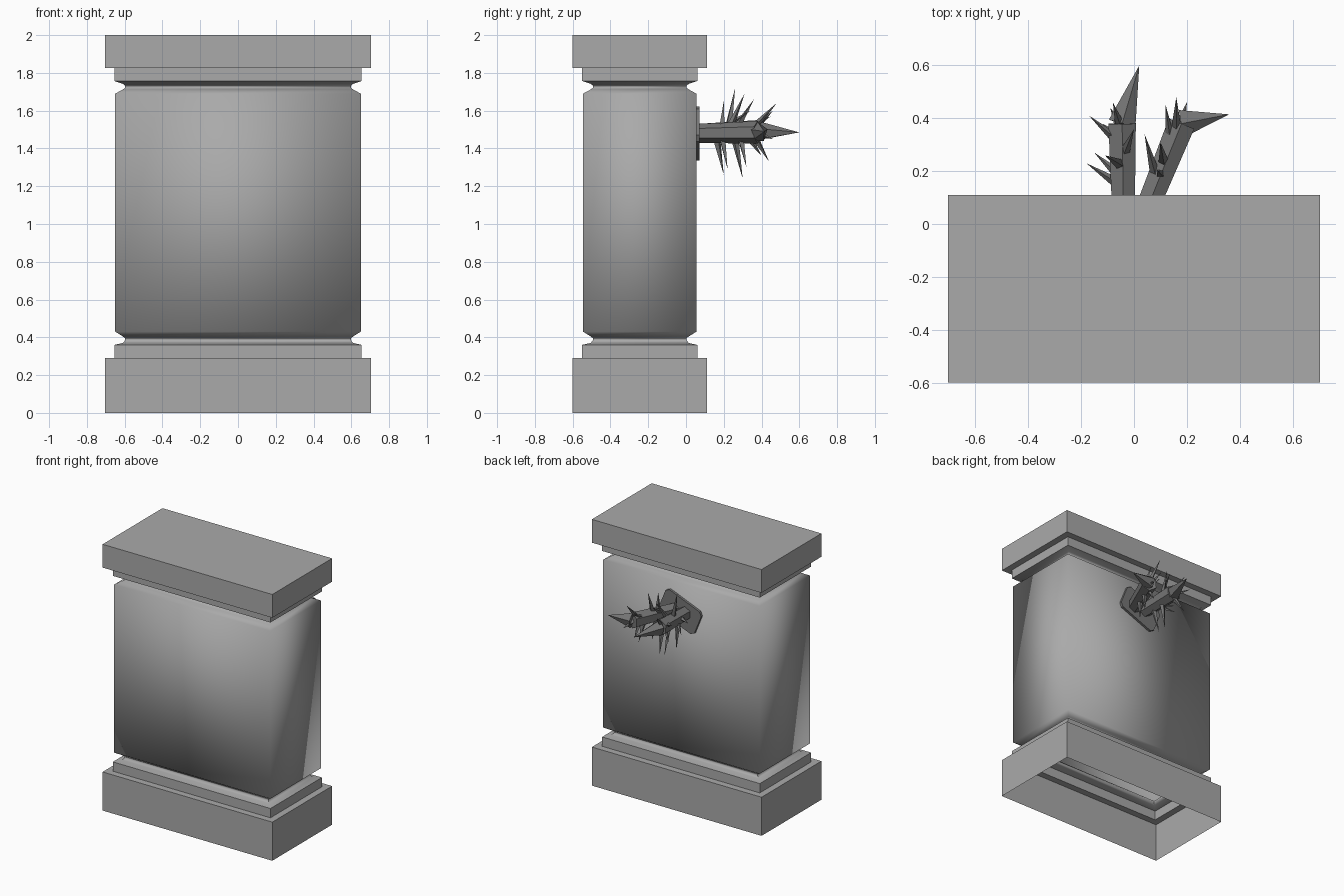
import bpy, bmesh, math
from mathutils import Vector, Matrix

if "Cube" in bpy.data.objects:
    bpy.data.objects.remove(bpy.data.objects["Cube"], do_unlink=True)


def material(name, value):
    m = bpy.data.materials.new(name)
    m.use_nodes = True
    col = (value, value, value, 1)
    m.diffuse_color = col
    m.node_tree.nodes["Principled BSDF"].inputs["Base Color"].default_value = col
    return m


stone = material("stone_grey", 0.4)
bark = material("dark_grey", 0.18)


def finish(bm, name, mat, angle=None):
    mesh = bpy.data.meshes.new(name)
    bm.to_mesh(mesh)
    bm.free()
    mesh.materials.append(mat)
    ob = bpy.data.objects.new(name, mesh)
    bpy.context.collection.objects.link(ob)
    if angle:
        bpy.ops.object.select_all(action='DESELECT')
        ob.select_set(True)
        bpy.context.view_layer.objects.active = ob
        bpy.ops.object.shade_smooth_by_angle(angle=math.radians(angle))
    return ob


# Pillar: a moulding profile (inset, height) swept round a rectangle, open below
HALF_X, HALF_Y, MID_Y = 0.705, 0.355, -0.245
profile = [(0, 0), (0, 0.29), (0.05, 0.29), (0.05, 0.36), (0.095, 0.37),
           (0.108, 0.385), (0.108, 0.395), (0.095, 0.405), (0.055, 0.43),
           (0.055, 1.69), (0.095, 1.712), (0.108, 1.722), (0.108, 1.732),
           (0.095, 1.742), (0.05, 1.757), (0.05, 1.825), (0, 1.825), (0, 2)]
bm = bmesh.new()
rings = []
for inset, z in profile:
    rings.append([bm.verts.new((sx * (HALF_X - inset), MID_Y + sy * (HALF_Y - inset), z))
                  for sx, sy in ((-1, -1), (1, -1), (1, 1), (-1, 1))])
for low, high in zip(rings, rings[1:]):
    for i in range(4):
        j = (i + 1) % 4
        bm.faces.new((low[i], low[j], high[j], high[i]))
bm.faces.new(rings[-1])
finish(bm, "pillar", stone, 62)

# Tilted mounting plate on the back
bm = bmesh.new()
bmesh.ops.create_cube(bm, size=1, matrix=Matrix.Translation((0, 0.055, 1.48))
                      @ Matrix.Rotation(math.radians(-22), 4, 'Y')
                      @ Matrix.Diagonal((0.32, 0.035, 0.2, 1)))
bmesh.ops.bevel(bm, geom=[e for e in bm.edges
                          if abs((e.verts[0].co - e.verts[1].co).normalized().y) > 0.9],
                offset=0.025, segments=1, affect='EDGES')
finish(bm, "mounting_plate", bark)


# Tapered stick between two points
def stick(bm, start, end, r0, r1=0, sides=4):
    a, b = Vector(start), Vector(end)
    turn = (b - a).to_track_quat('Z', 'Y').to_matrix().to_4x4()
    bmesh.ops.create_cone(bm, cap_ends=True, segments=sides, radius1=r0, radius2=r1,
                          depth=(b - a).length, matrix=Matrix.Translation((a + b) / 2) @ turn)


# Each branch: base, end, pointed tip, then thorn tips by distance along it
left = ((-0.04, 0.06, 1.48), (-0.045, 0.38, 1.49), (0.02, 0.6, 1.485),
        [(0.25, (-0.18, 0.23, 1.50)), (0.35, (-0.15, 0.27, 1.42)),
         (0.5, (-0.11, 0.26, 1.72)), (0.75, (-0.17, 0.41, 1.55)),
         (0.9, (-0.08, 0.46, 1.60)), (0.9, (-0.09, 0.44, 1.33)),
         (0.3, (-0.06, 0.20, 1.26)), (0.6, (-0.03, 0.30, 1.24)),
         (0.6, (0.0, 0.36, 1.66)), (0.8, (-0.12, 0.38, 1.40))])
right = ((0.05, 0.06, 1.48), (0.18, 0.38, 1.485), (0.36, 0.415, 1.49),
         [(0.3, (0.04, 0.34, 1.60)), (0.5, (0.10, 0.31, 1.69)),
          (0.7, (0.12, 0.45, 1.57)), (0.85, (0.16, 0.48, 1.64)),
          (0.95, (0.20, 0.46, 1.45)), (0.4, (0.13, 0.22, 1.29)),
          (0.7, (0.17, 0.32, 1.30)), (0.8, (0.15, 0.40, 1.36)),
          (0.4, (0.09, 0.20, 1.65))])
for name, (base, end, tip, thorns) in (("left_branch", left), ("right_branch", right)):
    bm = bmesh.new()
    stick(bm, base, end, 0.05, 0.06, 6)
    stick(bm, end, tip, 0.055, 0, 5)
    a, b = Vector(base), Vector(end)
    for t, point in thorns:
        stick(bm, a.lerp(b, t), point, 0.024)
    finish(bm, name, bark)
